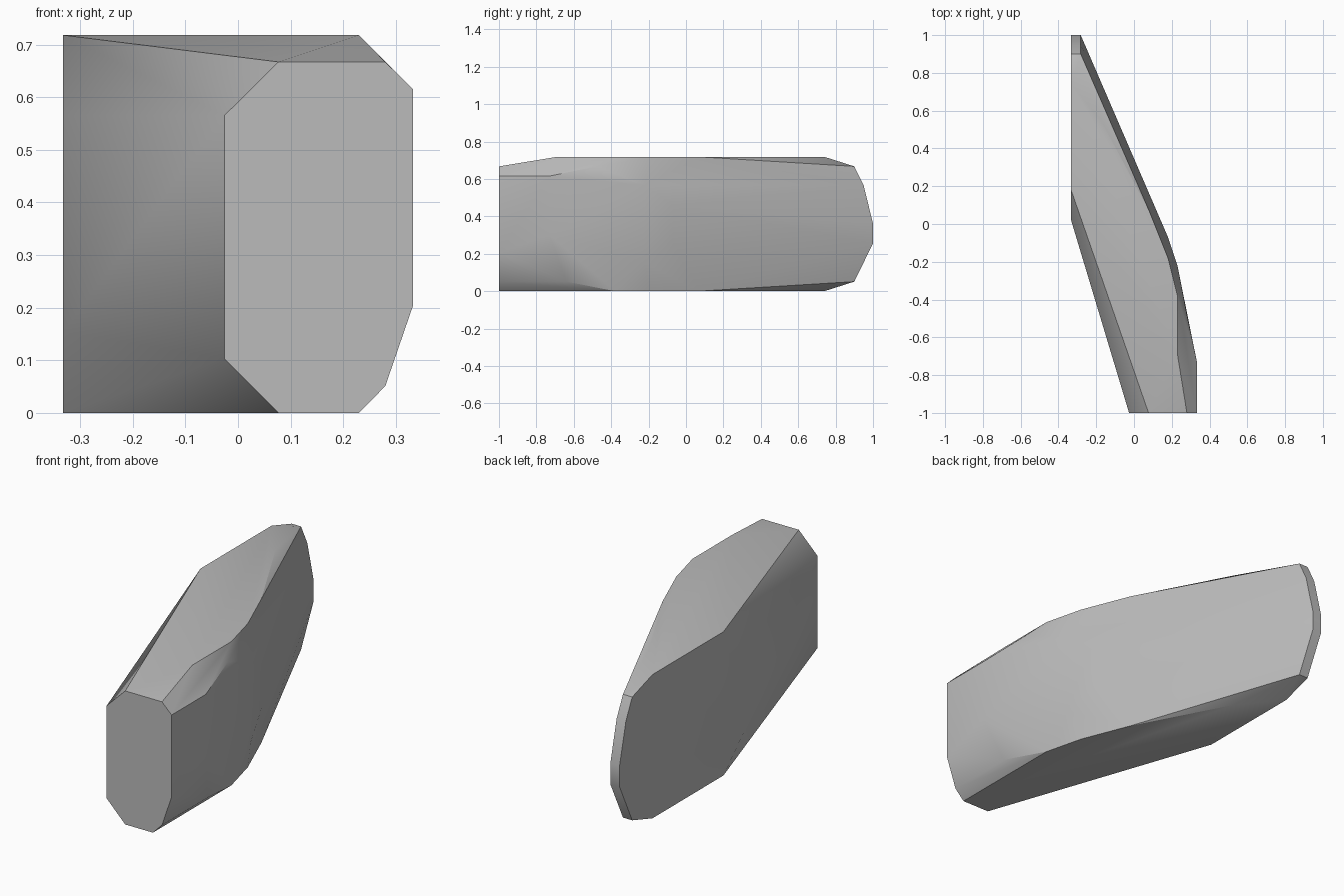
import bpy
import bmesh
import math

cube = bpy.data.objects.get("Cube")
if cube:
    bpy.data.objects.remove(cube, do_unlink=True)

LEFT, RIGHT = -0.333, 0.333
FRONT, BACK = -1, 1
TOP = 0.718


def make_material(name, rgb):
    material = bpy.data.materials.new(name)
    material.use_nodes = True
    colour = (*rgb, 1)
    material.diffuse_color = colour
    material.node_tree.nodes["Principled BSDF"].inputs["Base Color"].default_value = colour
    return material


def make_hull(name, points, material):
    """Wrap a faceted solid around profile points."""
    bm = bmesh.new()
    for point in points:
        bm.verts.new(point)
    result = bmesh.ops.convex_hull(bm, input=bm.verts[:])
    unused = {v for v in result["geom_interior"] if isinstance(v, bmesh.types.BMVert)}
    unused.update(v for v in bm.verts if not v.link_faces)
    bmesh.ops.delete(bm, geom=list(unused), context="VERTS")
    bmesh.ops.dissolve_limit(bm, angle_limit=math.radians(0.5),
                             verts=bm.verts[:], edges=bm.edges[:])
    bmesh.ops.recalc_face_normals(bm, faces=bm.faces[:])
    mesh = bpy.data.meshes.new(name)
    bm.to_mesh(mesh)
    bm.free()
    mesh.materials.append(material)
    obj = bpy.data.objects.new(name, mesh)
    bpy.context.collection.objects.link(obj)
    bpy.ops.object.select_all(action="DESELECT")
    obj.select_set(True)
    bpy.context.view_layer.objects.active = obj
    bpy.ops.object.shade_smooth_by_angle(angle=math.radians(30))
    return obj


# Flat front end, as (x, z)
front_profile = [(-0.026, 0.103), (-0.026, 0.565), (0.077, 0.667), (0.28, 0.667),
                 (RIGHT, 0.615), (RIGHT, 0.205), (0.28, 0.051), (0.23, 0), (0.077, 0)]

# Thin back end, as (y, z)
back_profile = [(0.9, 0.667), (0.95, 0.565), (BACK, 0.36), (BACK, 0.256), (0.9, 0.051)]

# Outline shared by the top and the underside, as (x, y)
rim_outline = [(LEFT, 0.18), (LEFT, 0.74), (-0.17, 0.54), (0.08, 0.07),
               (0.18, -0.18), (0.23, -0.38)]

# Bulging outer side
side_points = [(RIGHT, -0.73, 0.615), (RIGHT, -0.73, 0.3), (0.28, -0.48, 0.667),
               (0.28, -0.64, 0.051), (0.23, -0.22, 0.565), (0.23, -0.23, 0.154),
               (0.18, -0.07, 0.46), (0.18, -0.07, 0.256)]

points = [(x, FRONT, z) for x, z in front_profile]
points += [(x, y, z) for y, z in back_profile for x in (LEFT, -0.282)]
points += [(x, y, z) for x, y in rim_outline for z in (0, TOP)]
points += [(LEFT, 0.02, z) for z in (0.154, 0.565)]
points += [(0.23, -0.69, TOP)]
points += side_points

make_hull("faceted_block", points, make_material("plain grey", (0.5, 0.5, 0.5)))
